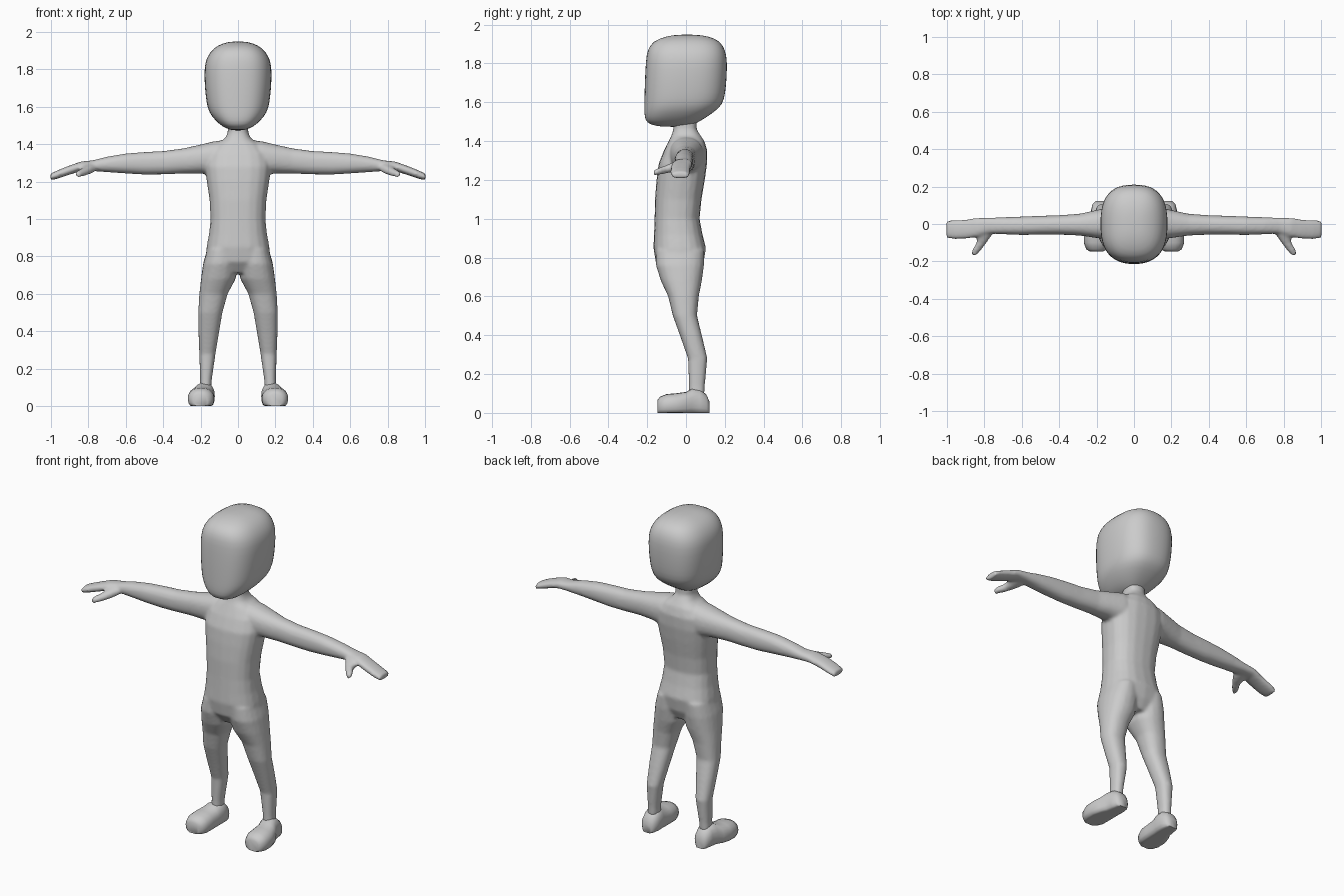
import bpy, bmesh, math

grey = bpy.data.materials.new("plain_grey")
grey.diffuse_color = (0.6, 0.6, 0.6, 1)


def loft(bm, axis, rows, side=1, sides=20, power=2.3, floor=False):
    """Closed tube along an axis; rows are (position, a_min, a_max, b_min, b_max)."""
    rings = []
    for p, a0, a1, b0, b1 in rows:
        ring = []
        for i in range(sides):
            t = 2 * math.pi * i / sides
            c, s = math.cos(t), math.sin(t)
            a = (a0 + a1) / 2 + (a1 - a0) / 2 * math.copysign(abs(c) ** (2 / power), c)
            b = (b0 + b1) / 2 + (b1 - b0) / 2 * math.copysign(abs(s) ** (2 / power), s)
            x, y, z = {"x": (p, a, b), "y": (a, p, b), "z": (a, b, p)}[axis]
            ring.append(bm.verts.new((x * side, y, max(z, 0) if floor else z)))
        rings.append(ring)
    for r, q in zip(rings, rings[1:]):
        for i in range(sides):
            j = (i + 1) % sides
            bm.faces.new((r[i], r[j], q[j], q[i]))
    bm.faces.new(rings[0])
    bm.faces.new(rings[-1])


def finish(name, bm):
    bmesh.ops.recalc_face_normals(bm, faces=bm.faces[:])
    mesh = bpy.data.meshes.new(name)
    bm.to_mesh(mesh)
    bm.free()
    mesh.materials.append(grey)
    mesh.shade_smooth()
    mesh.set_sharp_from_angle(angle=math.radians(60))
    ob = bpy.data.objects.new(name, mesh)
    bpy.context.collection.objects.link(ob)
    return ob


# Torso and neck, leg, arm with mitten hand, thumb
torso = [(0.71, -.12, .12, -.11, .06), (0.77, -.175, .175, -.155, .09),
         (0.85, -.168, .168, -.168, .103), (0.92, -.155, .155, -.165, .085),
         (1.0, -.147, .147, -.162, .07), (1.1, -.152, .152, -.16, .08),
         (1.2, -.167, .167, -.152, .097), (1.28, -.178, .178, -.142, .108),
         (1.35, -.165, .165, -.115, .11), (1.40, -.12, .12, -.09, .095),
         (1.43, -.07, .07, -.075, .075), (1.46, -.055, .055, -.065, .055),
         (1.54, -.055, .055, -.065, .055)]
leg = [(0.09, .142, .205, .015, .095), (0.14, .14, .203, .015, .097),
       (0.28, .12, .207, .01, .11), (0.4, .1, .212, -.032, .082),
       (0.5, .083, .213, -.068, .057), (0.6, .055, .207, -.092, .066),
       (0.68, .012, .198, -.13, .082), (0.76, .003, .187, -.155, .093),
       (0.84, .01, .165, -.155, .095)]
arm = [(0.05, -.08, .085, 1.24, 1.425), (0.13, -.085, .09, 1.235, 1.415),
       (0.2, -.075, .075, 1.243, 1.398), (0.29, -.062, .055, 1.243, 1.378),
       (0.4, -.057, .047, 1.238, 1.363), (0.5, -.057, .044, 1.237, 1.358),
       (0.6, -.059, .04, 1.243, 1.35), (0.7, -.055, .036, 1.25, 1.333),
       (0.78, -.052, .034, 1.256, 1.313), (0.84, -.07, .033, 1.255, 1.307),
       (0.9, -.08, .024, 1.237, 1.286), (0.96, -.082, .02, 1.217, 1.262),
       (1.003, -.075, .018, 1.205, 1.242)]
thumb = [(-.168, .842, .87, 1.222, 1.25), (-.14, .818, .866, 1.226, 1.262),
         (-.1, .788, .842, 1.234, 1.277), (-.06, .76, .84, 1.243, 1.293),
         (-.02, .75, .84, 1.255, 1.3)]

bm = bmesh.new()
loft(bm, "z", torso, power=2.5)
for side in (-1, 1):
    loft(bm, "z", leg, side)
    loft(bm, "x", arm, side)
    loft(bm, "y", thumb, side)
body = finish("body", bm)
fuse = body.modifiers.new("fuse", "REMESH")
fuse.mode = "VOXEL"
fuse.voxel_size = 0.009
fuse.use_smooth_shade = True
soften = body.modifiers.new("soften", "SMOOTH")
soften.factor = 0.5
soften.iterations = 6

# Head: flat face, tapered chin, rounded crown
bm = bmesh.new()
loft(bm, "z", [(1.473, -.03, .03, -.13, .01), (1.485, -.065, .065, -.185, .04),
               (1.505, -.1, .1, -.212, .078), (1.55, -.143, .143, -.216, .148),
               (1.59, -.164, .164, -.216, .192), (1.65, -.173, .173, -.215, .204),
               (1.72, -.18, .18, -.213, .211), (1.82, -.182, .182, -.208, .214),
               (1.87, -.165, .165, -.2, .203), (1.915, -.132, .132, -.172, .178),
               (1.94, -.08, .08, -.105, .12), (1.949, -.035, .035, -.04, .05)],
     sides=24, power=2.6)
head = finish("head", bm)
head.modifiers.new("round", "SUBSURF").levels = 1

# Shoes with flat soles
shoe = [(-.147, .165, .235, -.01, .066), (-.135, .142, .256, -.015, .083),
        (-.1, .128, .268, -.02, .097), (-.05, .126, .268, -.02, .101),
        (0, .126, .255, -.02, .108), (.03, .124, .238, -.02, .125),
        (.07, .124, .23, -.02, .122), (.105, .132, .222, -.015, .095),
        (.122, .15, .205, -.01, .055)]
for label, side in (("left", 1), ("right", -1)):
    bm = bmesh.new()
    loft(bm, "y", shoe, side, floor=True)
    bmesh.ops.remove_doubles(bm, verts=bm.verts[:], dist=0.0005)
    finish(label + "_shoe", bm)
